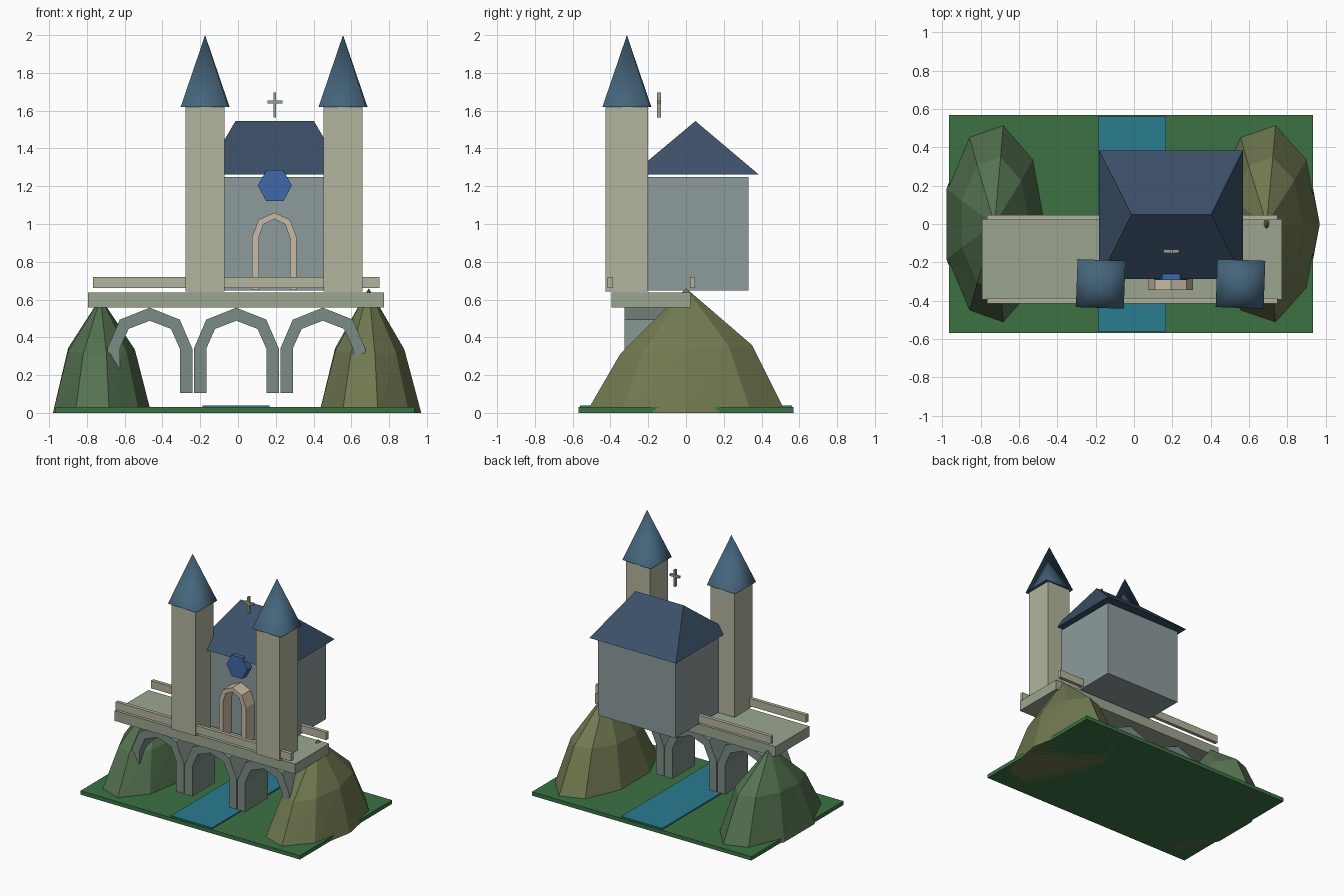
import bpy, bmesh, math
from mathutils import Matrix

if "Cube" in bpy.data.objects:
    bpy.data.objects.remove(bpy.data.objects["Cube"])


def material(name, rgb):
    m = bpy.data.materials.new(name)
    m.diffuse_color = (*rgb, 1)
    m.use_nodes = True
    m.node_tree.nodes["Principled BSDF"].inputs["Base Color"].default_value = m.diffuse_color
    return m


GRASS = material("grass", (0.045, 0.17, 0.055))
WATER = material("water", (0.023, 0.20, 0.28))
HILL_GREEN = material("hill_green", (0.09, 0.17, 0.08))
HILL_OLIVE = material("hill_olive", (0.16, 0.19, 0.08))
DECK = material("deck_stone", (0.33, 0.38, 0.28))
PALE = material("pale_stone", (0.45, 0.46, 0.34))
WALL = material("wall_stone", (0.27, 0.33, 0.33))
ARCH = material("arch_stone", (0.20, 0.26, 0.23))
SLATE = material("slate", (0.045, 0.08, 0.14))
SPIRE = material("spire_slate", (0.06, 0.13, 0.20))
GLASS = material("glass", (0.05, 0.14, 0.38))
TRIM = material("door_trim", (0.58, 0.50, 0.38))


def finish(name, bm, mat):
    bmesh.ops.recalc_face_normals(bm, faces=bm.faces)
    mesh = bpy.data.meshes.new(name)
    bm.to_mesh(mesh)
    bm.free()
    mesh.materials.append(mat)
    ob = bpy.data.objects.new(name, mesh)
    bpy.context.collection.objects.link(ob)
    return ob


def box(name, x, y, z, mat):
    """Box from (min, max) ranges."""
    bm = bmesh.new()
    size = [b - a for a, b in (x, y, z)]
    mid = [(a + b) / 2 for a, b in (x, y, z)]
    bmesh.ops.create_cube(bm, size=1, matrix=Matrix.Translation(mid) @ Matrix.Diagonal((*size, 1)))
    return finish(name, bm, mat)


def extrude_loop(name, outer, inner, y0, y1, mat):
    """Extrude an x-z strip between two paths (or a plain polygon) along y."""
    bm = bmesh.new()
    o = [bm.verts.new((x, y0, z)) for x, z in outer]
    if inner:
        i = [bm.verts.new((x, y0, z)) for x, z in inner]
        faces = [bm.faces.new((o[k], o[k + 1], i[k + 1], i[k])) for k in range(len(o) - 1)]
    else:
        faces = [bm.faces.new(o)]
    ext = bmesh.ops.extrude_face_region(bm, geom=faces, use_keep_orig=True)
    moved = [g for g in ext["geom"] if isinstance(g, bmesh.types.BMVert)]
    bmesh.ops.translate(bm, verts=moved, vec=(0, y1 - y0, 0))
    return finish(name, bm, mat)


def arch_path(cx, r, spring, rise, bottom):
    """Two legs joined by a four-segment half ellipse."""
    top = [(cx + r * math.cos(k * math.pi / 4), spring + rise * math.sin(k * math.pi / 4))
           for k in range(5)]
    return [(cx + r, bottom)] + top + [(cx - r, bottom)]


def hill(name, cx, rx, ry, height, mat):
    """Nine-sided mound: foot ring, shoulder ring, peak."""
    bm = bmesh.new()
    n = 9
    angles = [2 * math.pi * k / n for k in range(n)]
    foot = [bm.verts.new((cx + rx * math.cos(a), ry * math.sin(a), 0)) for a in angles]
    mid = [bm.verts.new((cx + rx * 0.68 * math.cos(a), ry * 0.66 * math.sin(a),
                         0.335 + 0.025 * math.sin(a))) for a in angles]
    peak = bm.verts.new((cx, 0, height))
    bm.faces.new(foot)
    for k in range(n):
        j = (k + 1) % n
        bm.faces.new((foot[k], foot[j], mid[j]))
        bm.faces.new((foot[k], mid[j], mid[k]))
        bm.faces.new((mid[k], mid[j], peak))
    return finish(name, bm, mat)


# Landscape
box("ground_plate", (-0.965, 0.935), (-0.57, 0.57), (0, 0.03), GRASS)
box("river", (-0.187, 0.168), (-0.56, 0.56), (0.02, 0.04), WATER)
hill("left_hill", -0.728, 0.268, 0.537, 0.61, HILL_GREEN)
hill("right_hill", 0.692, 0.278, 0.537, 0.66, HILL_OLIVE)

# Bridge arches, deck and railings
for k, cx in enumerate((-0.467, -0.009, 0.449)):
    extrude_loop(f"bridge_arch_{k + 1}", arch_path(cx, 0.225, 0.34, 0.217, 0.106),
                 arch_path(cx, 0.159, 0.34, 0.148, 0.106), -0.325, -0.045, ARCH)
box("bridge_deck", (-0.793, 0.772), (-0.395, 0.025), (0.557, 0.637), DECK)
box("front_railing", (-0.768, 0.75), (-0.415, -0.387), (0.66, 0.72), PALE)
box("back_railing", (-0.768, 0.75), (0.02, 0.048), (0.66, 0.72), PALE)

# Chapel body
box("chapel_walls", (-0.14, 0.53), (-0.237, 0.332), (0.647, 1.25), WALL)

# Hipped roof
bm = bmesh.new()
e = [bm.verts.new((x, y, 1.262)) for x, y in
     ((-0.182, -0.288), (0.568, -0.288), (0.568, 0.385), (-0.182, 0.385))]
r0, r1 = bm.verts.new((-0.013, 0.05, 1.545)), bm.verts.new((0.402, 0.05, 1.545))
for f in ((e[0], e[1], r1, r0), (e[1], e[2], r1), (e[2], e[3], r0, r1), (e[3], e[0], r0), e[::-1]):
    bm.faces.new(f)
finish("chapel_roof", bm, SLATE)

# Towers and square spires
for side, cx in (("left", -0.174), ("right", 0.556)):
    box(f"{side}_tower", (cx - 0.103, cx + 0.103), (-0.425, -0.202), (0.642, 1.62), PALE)
    bm = bmesh.new()
    bmesh.ops.create_cone(bm, cap_ends=True, segments=4, radius1=0.177, radius2=0, depth=0.38,
                          matrix=Matrix.Translation((cx, -0.313, 1.81))
                          @ Matrix.Rotation(math.radians(43), 4, 'Z'))
    bmesh.ops.remove_doubles(bm, verts=bm.verts, dist=1e-4)
    for f in bm.faces:
        f.smooth = len(f.verts) == 3
    for ed in bm.edges:
        if any(len(f.verts) == 4 for f in ed.link_faces):
            ed.smooth = False
    finish(f"{side}_spire", bm, SPIRE)

# Door frame and six-sided window
extrude_loop("door_frame", arch_path(0.192, 0.117, 0.933, 0.127, 0.65),
             arch_path(0.192, 0.082, 0.928, 0.099, 0.65), -0.345, -0.23, TRIM)
hexagon = [(0.195 + 0.09 * math.cos(k * math.pi / 3), 1.203 + 0.095 * math.sin(k * math.pi / 3))
           for k in range(6)]
extrude_loop("round_window", hexagon, None, -0.292, -0.22, GLASS)

# Roof cross
box("cross_post", (0.187, 0.202), (-0.153, -0.133), (1.565, 1.697), DECK)
box("cross_bar", (0.155, 0.236), (-0.152, -0.134), (1.638, 1.655), DECK)
